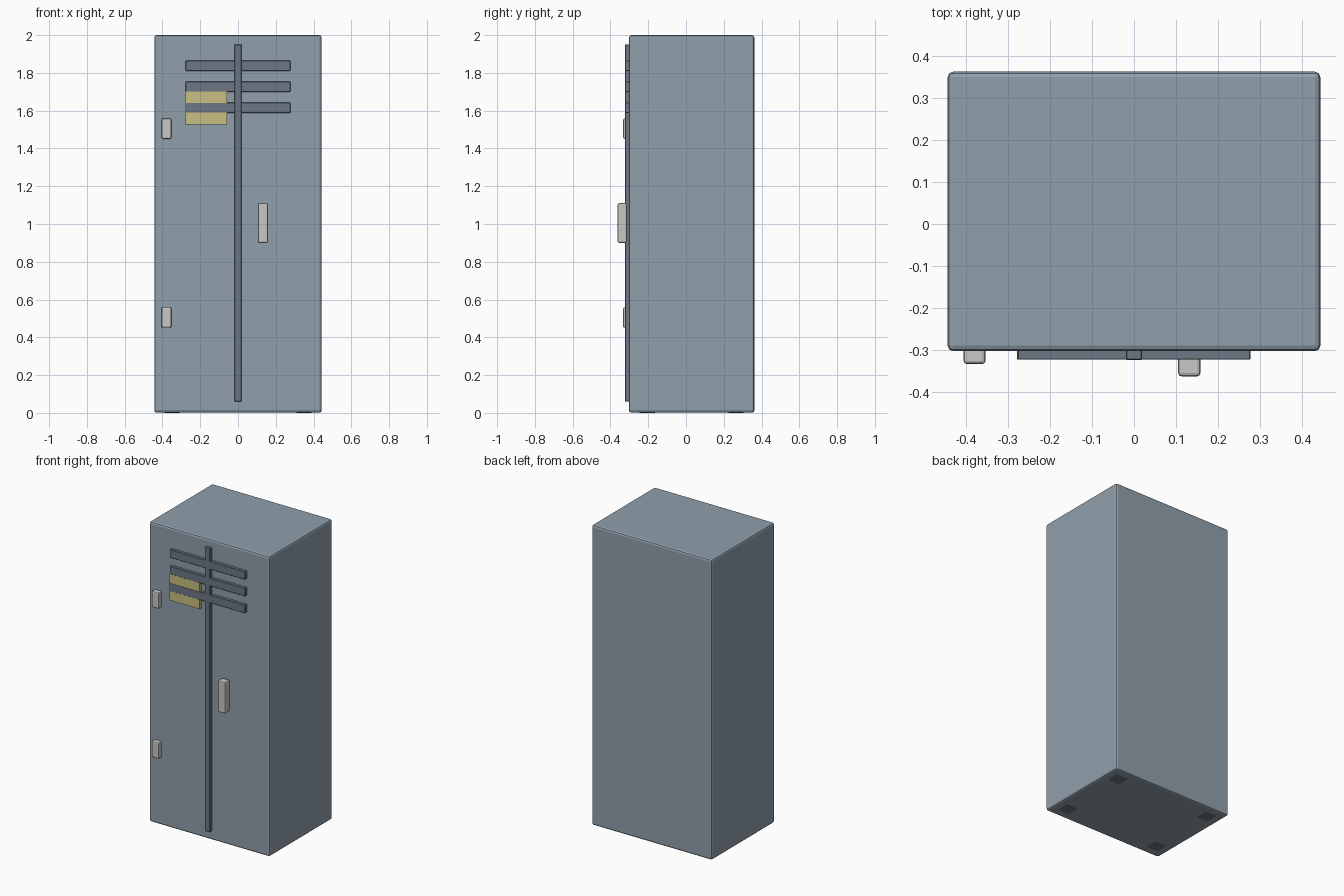
import bpy
import bmesh

if "Cube" in bpy.data.objects:
    bpy.data.objects.remove(bpy.data.objects["Cube"], do_unlink=True)


def make_material(name, rgb):
    mat = bpy.data.materials.new(name)
    mat.use_nodes = True
    mat.diffuse_color = (*rgb, 1)
    mat.node_tree.nodes["Principled BSDF"].inputs["Base Color"].default_value = (*rgb, 1)
    return mat


BLUE_GREY = make_material("blue grey paint", (0.28, 0.35, 0.41))
SLATE = make_material("dark slate", (0.15, 0.185, 0.235))
STEEL = make_material("light steel", (0.58, 0.57, 0.56))
YELLOW = make_material("yellow paper", (0.58, 0.52, 0.22))


def box(name, x, y, z, mat, bevel=0.0, segments=2):
    """Box spanning the (low, high) ranges x, y, z with rounded edges."""
    spans = (x, y, z)
    bm = bmesh.new()
    bmesh.ops.create_cube(bm, size=1)
    for v in bm.verts:
        v.co = [lo + (c + 0.5) * (hi - lo) for c, (lo, hi) in zip(v.co, spans)]
    if bevel:
        bmesh.ops.bevel(bm, geom=bm.edges[:], offset=bevel, segments=segments,
                        profile=0.5, affect='EDGES')
    mesh = bpy.data.meshes.new(name)
    bm.to_mesh(mesh)
    bm.free()
    mesh.materials.append(mat)
    obj = bpy.data.objects.new(name, mesh)
    bpy.context.collection.objects.link(obj)
    return obj


FRONT = -0.302

# Cabinet body
box("cabinet_body", (-0.443, 0.443), (FRONT, 0.362), (0.001, 2), BLUE_GREY, 0.013)

# Feet, almost flush with the underside
for side, x in (("right", -0.35), ("left", 0.35)):
    for end, y in (("front", -0.205), ("back", 0.265)):
        box(f"{end}_{side}_foot", (x - 0.04, x + 0.04), (y - 0.04, y + 0.04),
            (0, 0.03), SLATE)

# Door seam strip and vent slats
box("door_seam", (-0.019, 0.019), (-0.323, FRONT + 0.005), (0.06, 1.95), SLATE, 0.002, 1)
for i, z in enumerate((1.615, 1.727, 1.838)):
    box(f"vent_slat_{i + 1}", (-0.277, 0.277), (-0.3225, FRONT + 0.005),
        (z - 0.027, z + 0.027), SLATE, 0.002, 1)

# Paper note behind the lowest slat
box("paper_note", (-0.278, -0.058), (-0.3215, FRONT + 0.005), (1.526, 1.702), YELLOW)

# Hinges and handle
for name, z in (("lower_hinge", 0.505), ("upper_hinge", 1.505)):
    box(name, (-0.405, -0.353), (-0.333, FRONT + 0.01), (z - 0.054, z + 0.054), STEEL, 0.008)
box("door_handle", (0.105, 0.158), (-0.362, -0.312), (0.9, 1.11), STEEL, 0.008)
